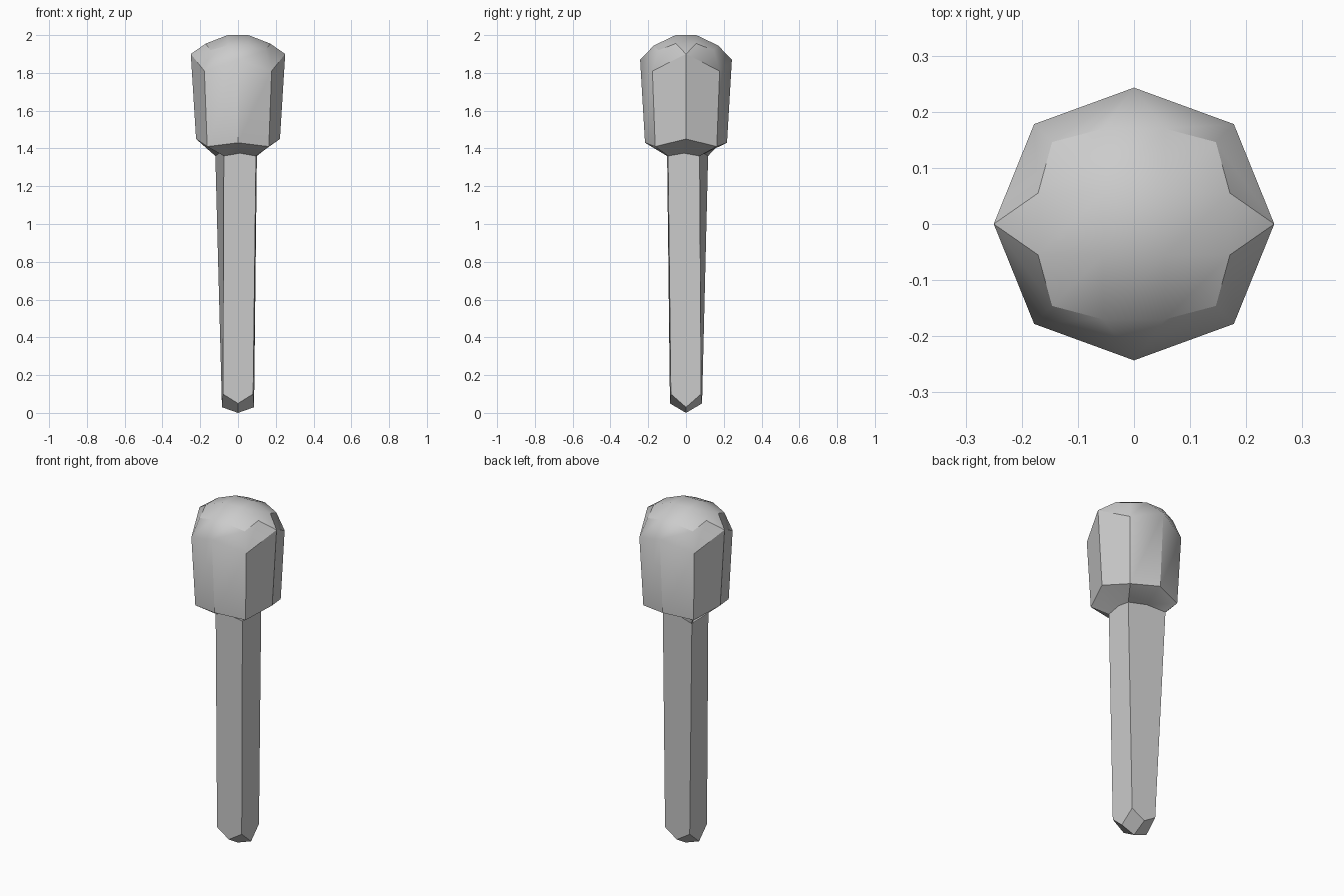
import bpy, bmesh
from math import radians

cube = bpy.data.objects.get("Cube")
if cube:
    bpy.data.objects.remove(cube, do_unlink=True)

grey = bpy.data.materials.new("plain_grey")
grey.use_nodes = True
colour = (0.6, 0.6, 0.6, 1)
grey.diffuse_color = colour
grey.node_tree.nodes["Principled BSDF"].inputs["Base Color"].default_value = colour


def finish(bm, name):
    bmesh.ops.recalc_face_normals(bm, faces=bm.faces[:])
    mesh = bpy.data.meshes.new(name)
    bm.to_mesh(mesh)
    bm.free()
    mesh.materials.append(grey)
    ob = bpy.data.objects.new(name, mesh)
    bpy.context.collection.objects.link(ob)
    bpy.ops.object.select_all(action='DESELECT')
    ob.select_set(True)
    bpy.context.view_layer.objects.active = ob
    bpy.ops.object.shade_smooth_by_angle(angle=radians(30))


def octagon(bm, rx, ry, corner, zx, zy, zc):
    """Ring from the front middle, counter-clockwise, alternating middle and corner."""
    pts = [(0, -ry, zy), (corner, -corner, zc), (rx, 0, zx), (corner, corner, zc),
           (0, ry, zy), (-corner, corner, zc), (-rx, 0, zx), (-corner, -corner, zc)]
    return [bm.verts.new(p) for p in pts]


def neck_ring(bm):
    """Uneven four-sided neck with a raised middle on each side."""
    corners = [(-.075, -.1), (.095, -.095), (.1, .072), (-.12, .117)]
    ring = []
    for (ax, ay), (bx, by) in zip(corners, corners[1:] + corners[:1]):
        ring.append(bm.verts.new(((ax + bx) / 2, (ay + by) / 2, 1.375)))
        ring.append(bm.verts.new((bx, by, 1.36)))
    return ring


# Handle: four tapered sides ending in a faceted tip
bm = bmesh.new()
top = neck_ring(bm)
low = octagon(bm, .085, .085, .08, .03, .05, .1)
tip = bm.verts.new((0, 0, 0))
bm.faces.new(top)
for i in range(0, 8, 2):
    side = [(i - 1) % 8, i, i + 1]
    bm.faces.new([low[j] for j in side] + [top[j] for j in reversed(side)])
    bm.faces.new([tip, low[(i + 2) % 8], low[i + 1], low[i]])
finish(bm, "handle")

# Head: flared neck, eight-sided body and a rounded cap
bm = bmesh.new()
neck = neck_ring(bm)
lower = octagon(bm, .222, .217, .163, 1.45, 1.43, 1.41)
upper = octagon(bm, .25, .243, .178, 1.9, 1.87, 1.81)
bm.faces.new(neck)
for a, b in ((neck, lower), (lower, upper)):
    for i in range(8):
        j = (i + 1) % 8
        bm.faces.new([a[i], a[j], b[j], b[i]])

# Cap: a bulged four by four grid
grid = []
for row in range(4):
    line = []
    for col in range(4):
        sx, sy = (1 if col > 1 else -1), (1 if row > 1 else -1)
        edge_x, edge_y = col in (0, 3), row in (0, 3)
        if edge_x and edge_y:
            p = (.146, .146, 1.92)
        elif edge_x:
            p = (.171, .055, 1.955)
        elif edge_y:
            p = (.055, .17, 1.945)
        else:
            p = (.055, .055, 2)
        line.append(bm.verts.new((p[0] * sx, p[1] * sy, p[2])))
    grid.append(line)
for r in range(3):
    for c in range(3):
        bm.faces.new([grid[r][c], grid[r][c + 1], grid[r + 1][c + 1], grid[r + 1][c]])

# Join each cap side to the body rim
sides = [grid[0], [row[3] for row in grid], grid[3][::-1], [row[0] for row in grid][::-1]]
for k, s in enumerate(sides):
    before, mid, after = upper[2 * k - 1], upper[2 * k], upper[2 * k + 1]
    bm.faces.new([before, mid, s[1], s[0]])
    bm.faces.new([mid, s[2], s[1]])
    bm.faces.new([mid, after, s[3], s[2]])
finish(bm, "head")
